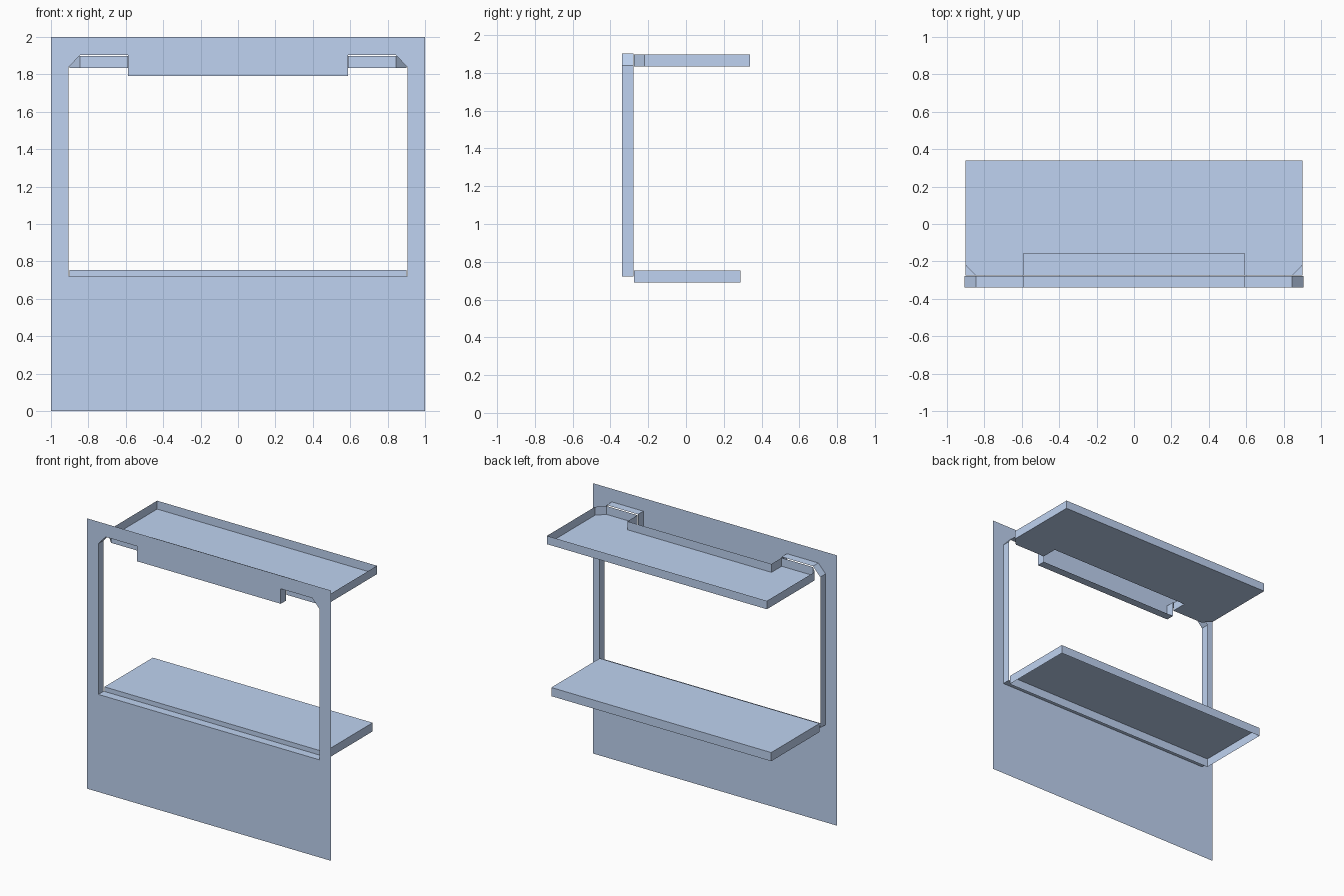
import bpy, bmesh
from mathutils import Vector

if "Cube" in bpy.data.objects:
    bpy.data.objects.remove(bpy.data.objects["Cube"])

blue = bpy.data.materials.new("blue_paint")
blue.diffuse_color = (0.52, 0.65, 0.88, 1)
blue.use_nodes = True
blue.node_tree.nodes["Principled BSDF"].inputs["Base Color"].default_value = blue.diffuse_color


def mirrored(half):
    """Close a right-hand half outline with its left-hand mirror image."""
    return half + [(-x, v) for x, v in reversed(half)]


def ring(bm, pts):
    verts = [bm.verts.new(p) for p in pts]
    edges = [bm.edges.new((v, verts[i - 1])) for i, v in enumerate(verts)]
    return verts, edges


def extrude_edges(bm, edges, offset):
    res = bmesh.ops.extrude_edge_only(bm, edges=edges)
    new = [g for g in res["geom"] if isinstance(g, bmesh.types.BMVert)]
    bmesh.ops.translate(bm, verts=new, vec=Vector(offset))


def finish(bm, name):
    bmesh.ops.recalc_face_normals(bm, faces=bm.faces)
    mesh = bpy.data.meshes.new(name)
    bm.to_mesh(mesh)
    bm.free()
    mesh.materials.append(blue)
    bpy.context.collection.objects.link(bpy.data.objects.new(name, mesh))


def tray(name, outline, z_panel, z_rim):
    """Thin panel with a rim folded up or down around its whole edge."""
    bm = bmesh.new()
    verts, edges = ring(bm, [(x, y, z_panel) for x, y in outline])
    bm.faces.new(verts)
    extrude_edges(bm, edges, (0, 0, z_rim - z_panel))
    finish(bm, name)


FRONT, LIP = -0.34, -0.278

# Front panel: thin sheet with a notched opening and a folded-back lip
opening = mirrored([(0.905, 0.722), (0.905, 1.838), (0.845, 1.903),
                    (0.588, 1.903), (0.588, 1.792)])
bm = bmesh.new()
_, outer = ring(bm, [(x, FRONT, z) for x, z in mirrored([(1, 0), (1, 2)])])
_, inner = ring(bm, [(x, FRONT, z) for x, z in opening])
bmesh.ops.triangle_fill(bm, edges=outer + inner, use_beauty=True,
                        normal=(0, -1, 0))
bmesh.ops.dissolve_limit(bm, angle_limit=0.01, verts=bm.verts, edges=[
    e for e in bm.edges if len(e.link_faces) == 2])
rim = [e for e in bm.edges if e.is_boundary
       and all(abs(v.co.x) < 0.95 for v in e.verts)]
extrude_edges(bm, rim, (0, LIP - FRONT, 0))
finish(bm, "front_panel")

# Upper shelf: rim turned up, corners clipped, notched behind the header
tray("upper_shelf", mirrored([(0.9, 0.34), (0.9, -0.22), (0.845, LIP + 0.002),
                              (0.59, LIP + 0.002), (0.59, -0.157)]),
     1.835, 1.897)

# Counter: flat top with rim turned down, open underneath
tray("counter", mirrored([(0.9, 0.289), (0.9, -0.276)]), 0.755, 0.691)
